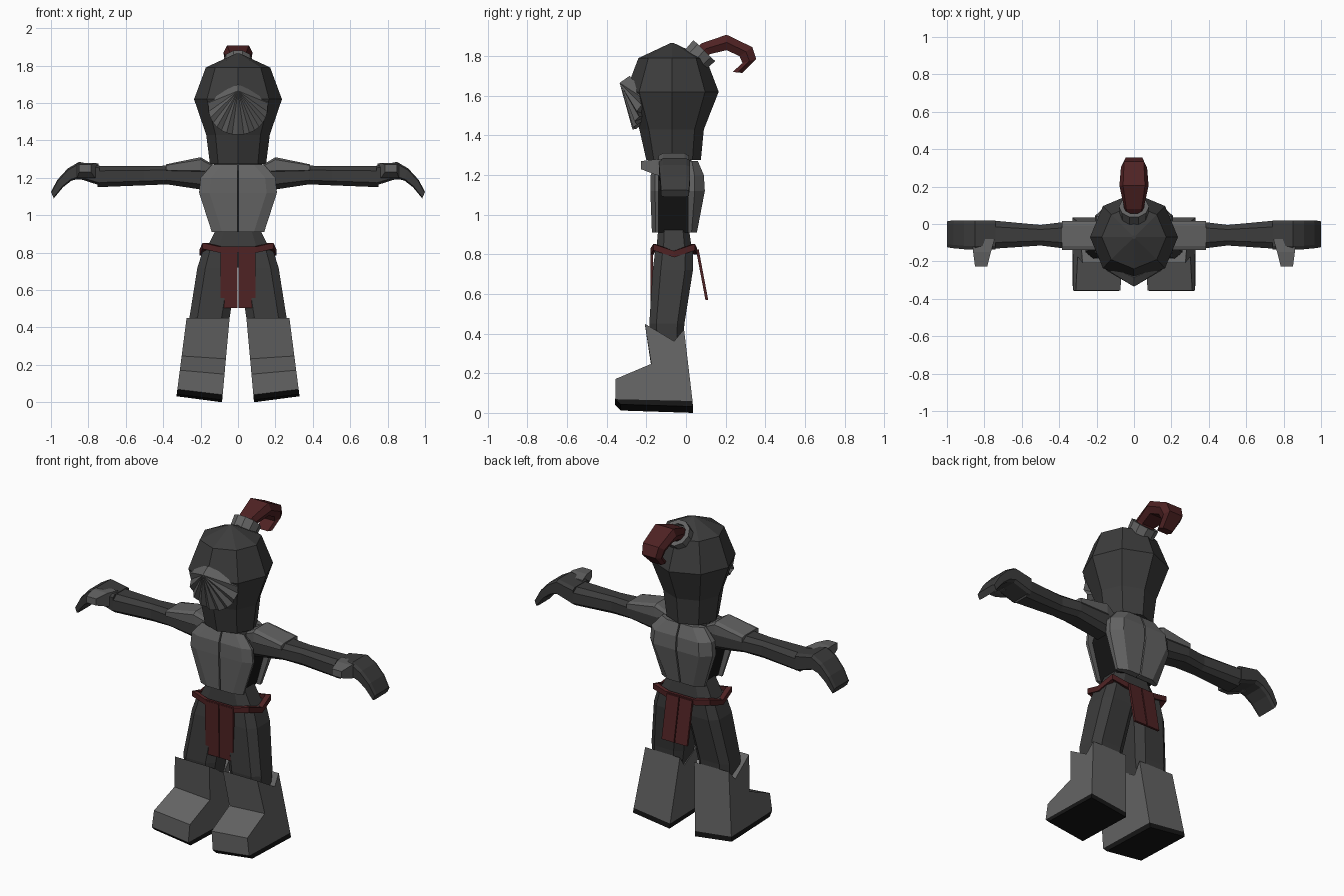
import bpy, bmesh, math
from mathutils import Vector

if "Cube" in bpy.data.objects:
    bpy.data.objects.remove(bpy.data.objects["Cube"])


def material(name, rgb):
    m = bpy.data.materials.new(name)
    m.diffuse_color = (*rgb, 1)
    m.use_nodes = True
    m.node_tree.nodes["Principled BSDF"].inputs["Base Color"].default_value = m.diffuse_color
    return m


CLOTH = material("charcoal cloth", (0.045, 0.045, 0.045))
ARMOUR = material("grey armour", (0.125, 0.125, 0.125))
RED = material("dark red", (0.078, 0.016, 0.017))
BLACK = material("black", (0.008, 0.008, 0.008))


def build(name, verts, faces, mat, mirror=False):
    me = bpy.data.meshes.new(name)
    me.from_pydata([tuple(v) for v in verts], [], faces)
    bm = bmesh.new()
    bm.from_mesh(me)
    bmesh.ops.recalc_face_normals(bm, faces=bm.faces[:])
    bm.to_mesh(me)
    bm.free()
    me.materials.append(mat)
    ob = bpy.data.objects.new(name, me)
    bpy.context.collection.objects.link(ob)
    if mirror:
        ob.modifiers.new("mirror", "MIRROR").use_clip = False
    return ob


def loft(name, rings, mat, mirror=False):
    """Skin a list of equal-length rings and cap both ends."""
    n = len(rings[0])
    verts = [v for r in rings for v in r]
    faces = [(i * n + j, i * n + (j + 1) % n, (i + 1) * n + (j + 1) % n, (i + 1) * n + j)
             for i in range(len(rings) - 1) for j in range(n)]
    faces += [tuple(range(n)), tuple(range(len(verts) - n, len(verts)))]
    return build(name, verts, faces, mat, mirror)


def chamfered(a0, a1, b0, b1, c):
    """Rectangle with cut corners, as eight 2D points."""
    ca, cb = (a1 - a0) * c, (b1 - b0) * c
    return [(a0 + ca, b0), (a1 - ca, b0), (a1, b0 + cb), (a1, b1 - cb),
            (a1 - ca, b1), (a0 + ca, b1), (a0, b1 - cb), (a0, b0 + cb)]


def column(name, levels, mat, c=0.25, mirror=False):
    """Upright loft from (z, x0, x1, y0, y1) levels."""
    return loft(name, [[(x, y, z) for x, y in chamfered(x0, x1, y0, y1, c)]
                       for z, x0, x1, y0, y1 in levels], mat, mirror)


def beam(name, stations, mat, c=0.25, mirror=True):
    """Sideways loft from (x_top, x_bottom, y0, y1, z0, z1) stations."""
    rings = []
    for xt, xb, y0, y1, z0, z1 in stations:
        rings.append([(xb + (xt - xb) * (z - z0) / (z1 - z0), y, z)
                      for y, z in chamfered(y0, y1, z0, z1, c)])
    return loft(name, rings, mat, mirror)


# Hooded head: eight-sided, closed by a low point on top
CY = -0.07
rings = []
for z, rx, yf, yb in [(1.275, 0.15, -0.20, 0.075), (1.43, 0.17, -0.235, 0.09), (1.62, 0.235, -0.305, 0.165),
                      (1.79, 0.172, -0.24, 0.1), (1.865, 0.01, -0.08, -0.06)]:
    ring = []
    for k in range(8):
        a = k * math.pi / 4
        s = math.sin(a)
        ring.append((rx * math.cos(a), CY + s * ((yb - CY) if s > 0 else (CY - yf)), z))
    rings.append(ring)
loft("hood", rings, CLOTH)

# Pleated face mask with a peaked brow
apex = (0, -0.335, 1.665)
verts = [apex]
N = 16
for i in range(N + 1):
    a = math.pi * i / N
    c, s = math.cos(a), math.sin(a)
    fold = 0.018 if i % 2 else 0
    verts.append((0.16 * c, -0.235 - 0.035 * s + fold, 1.60 - 0.17 * s ** 0.8 if s > 1e-6 else 1.60))
faces = [(0, i + 1, i + 2) for i in range(N)]
b = len(verts)
verts += [(0, -0.285, 1.70), (0.165, -0.215, 1.625), (-0.165, -0.215, 1.625), (0, -0.18, 1.5)]
faces += [(0, b, b + 1, 1), (0, N + 1, b + 2, b)]
faces += [(b + 3, i + 2, i + 1) for i in range(N)]
faces += [(b + 3, 1, b + 1), (b + 3, b + 1, b), (b + 3, b, b + 2), (b + 3, b + 2, N + 1)]
build("face_mask", verts, faces, ARMOUR)

# Topknot ring, tilted backwards
axis = Vector((0, 0.7, 0.72)).normalized()
side = Vector((0, 0.72, -0.7)).normalized()
mid = Vector((0, 0.075, 1.81))
loft("topknot_ring", [[mid + axis * h + Vector((1, 0, 0)) * r * math.cos(k * math.pi / 5)
                       + side * r * math.sin(k * math.pi / 5) for k in range(10)]
                      for h, r in [(-0.06, 0.075), (0.025, 0.08), (0.025, 0.055), (0.0, 0.055)]], ARMOUR)

# Curved topknot: upper and lower outline with half widths
rings = []
for yu, zu, yl, zl, w in [(0.05, 1.84, 0.10, 1.78, 0.05), (0.08, 1.865, 0.12, 1.81, 0.055),
                          (0.205, 1.908, 0.205, 1.83, 0.078), (0.335, 1.845, 0.27, 1.80, 0.07),
                          (0.355, 1.785, 0.285, 1.765, 0.06), (0.285, 1.715, 0.235, 1.72, 0.045)]:
    ym, zm = (yu + yl) / 2, (zu + zl) / 2
    rings.append([(-w * 0.75, yu, zu), (w * 0.75, yu, zu), (w, ym, zm),
                  (w * 0.75, yl, zl), (-w * 0.75, yl, zl), (-w, ym, zm)])
loft("topknot", rings, RED)

# Body: neck, dark core between the plates, and waist
column("neck", [(1.15, -0.16, 0.16, -0.13, 0.02), (1.3, -0.12, 0.12, -0.14, 0.03)], CLOTH)
column("torso_core", [(0.91, -0.115, 0.115, -0.15, 0.02), (1.13, -0.175, 0.175, -0.15, 0.02),
                      (1.24, -0.15, 0.15, -0.14, 0.02)], BLACK, 0.05)
column("waist", [(0.72, -0.18, 0.18, -0.15, 0.03), (0.82, -0.17, 0.17, -0.15, 0.03),
                 (0.93, -0.115, 0.115, -0.14, 0.015)], CLOTH, 0.2)

# Chest and back plates, split down the middle
WIDTHS = [(0.91, 0.14), (1.12, 0.208), (1.2, 0.2), (1.27, 0.14)]
for name, inner, outers in [("chest_plate", -0.14, (-0.172, -0.18, -0.178, -0.15)),
                            ("back_plate", 0.01, (0.055, 0.095, 0.09, 0.06))]:
    loft(name, [[(0.004, inner, z), (0.004, o, z), (w - 0.055, o, z),
                 (w, inner * 0.6 + o * 0.4, z), (w, inner, z)]
                for (z, w), o in zip(WIDTHS, outers)], ARMOUR, True)

# Arms, shoulder pads, curled hands and thumbs
beam("arm", [(0.13, 0.15, -0.13, 0.01, 1.13, 1.265), (0.38, 0.38, -0.13, 0.01, 1.165, 1.265),
             (0.5, 0.5, -0.115, -0.005, 1.16, 1.262), (0.75, 0.75, -0.132, 0.018, 1.15, 1.262)], CLOTH, 0.22)
beam("shoulder_pad", [(0.13, 0.14, -0.115, 0.0, 1.225, 1.268), (0.2, 0.2, -0.14, 0.015, 1.225, 1.31),
                      (0.385, 0.385, -0.14, 0.015, 1.235, 1.272)], ARMOUR, 0.15)
beam("hand", [(0.74, 0.74, -0.135, 0.02, 1.16, 1.265), (0.85, 0.85, -0.135, 0.02, 1.195, 1.285),
              (0.91, 0.89, -0.135, 0.02, 1.185, 1.25), (0.965, 0.935, -0.13, 0.02, 1.15, 1.19),
              (1.0, 0.985, -0.125, 0.015, 1.09, 1.125)], CLOTH, 0.12)
loft("thumb", [[(x0, y, z0), (x1, y, z0), (x1, y, z1), (x0, y, z1)]
               for y, x0, x1, z0, z1 in [(-0.08, 0.745, 0.86, 1.19, 1.275), (-0.15, 0.765, 0.86, 1.20, 1.28),
                                         (-0.228, 0.785, 0.85, 1.23, 1.27)]], ARMOUR, True)

# Trousers
column("trouser_leg", [(0.3, 0.07, 0.25, -0.17, -0.02), (0.45, 0.045, 0.26, -0.185, -0.008),
                       (0.72, 0.003, 0.217, -0.168, 0.035), (0.82, 0.0, 0.185, -0.155, 0.035)],
       CLOTH, 0.2, True)


# Boots: side profile swept from inner to outer face, leaning outwards
def boot_part(name, profile, mat):
    rings = []
    for t in (0, 1):
        ring = []
        for y, z in profile:
            drop = 0.45 - z
            x = 0.275 + 0.12 * drop if t else 0.045 + 0.09 * drop
            ring.append((x, y, z + t * 0.032 * max(drop, 0) / 0.45))
        rings.append(ring)
    loft(name, rings, mat, True)


boot_part("boot", [(0.033, 0.03), (-0.01, 0.42), (-0.06, 0.355), (-0.208, 0.45), (-0.175, 0.232),
                   (-0.355, 0.15), (-0.357, 0.04)], ARMOUR)
boot_part("sole", [(0.035, 0.0), (0.033, 0.03), (-0.357, 0.04), (-0.33, 0.012)], BLACK)

# Belt: closed band dipping at the sides, front and back
half = [(0.0, -0.178, 0.80), (0.1, -0.178, 0.80), (0.19, -0.165, 0.82), (0.205, -0.06, 0.785),
        (0.19, 0.045, 0.82), (0.1, 0.055, 0.80), (0.0, 0.055, 0.80)]
loop = half + [(-x, y, z) for x, y, z in half[-2:0:-1]]
n = len(loop)
verts, faces = [], []
for x, y, z in loop:
    ix, iy = x * 0.86, CY + (y - CY) * 0.86
    verts += [(x, y, z), (x, y, z + 0.032), (ix, iy, z + 0.032), (ix, iy, z)]
for i in range(n):
    j = (i + 1) % n
    faces += [(i * 4 + k, i * 4 + (k + 1) % 4, j * 4 + (k + 1) % 4, j * 4 + k) for k in range(4)]
build("belt", verts, faces, RED)

# Hanging cloths, split down the middle
for name, y0, y1, z1, w in [("front_cloth", -0.18, -0.178, 0.505, 0.093), ("back_cloth", 0.05, 0.098, 0.57, 0.085)]:
    loft(name, [[(0.003, y, z), (w, y, z), (w, y + 0.014, z), (0.003, y + 0.014, z)]
                for y, z in [(y0, 0.825), (y1, z1)]], RED, True)
